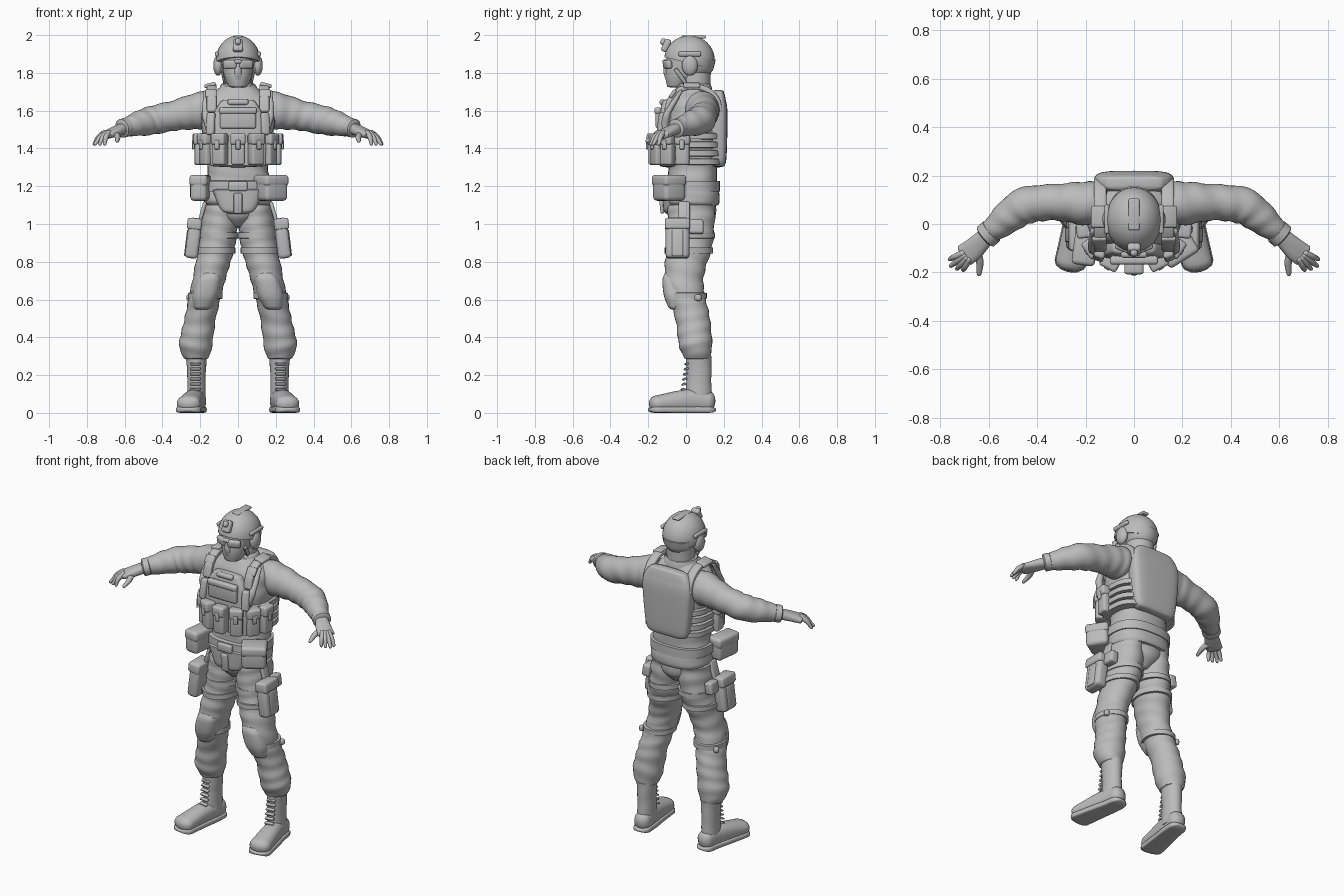
import bpy, bmesh, math
from math import sin, cos, radians
from mathutils import Vector, Matrix, Euler

if "Cube" in bpy.data.objects:
    bpy.data.objects.remove(bpy.data.objects["Cube"])

COLOUR = (.5, .5, .5, 1)
grey = bpy.data.materials.new("plain grey")
grey.use_nodes = True
grey.diffuse_color = COLOUR
grey.node_tree.nodes["Principled BSDF"].inputs["Base Color"].default_value = COLOUR


def finish(name, bm, mirror):
    bmesh.ops.recalc_face_normals(bm, faces=bm.faces)
    mesh = bpy.data.meshes.new(name)
    bm.to_mesh(mesh)
    bm.free()
    mesh.materials.append(grey)
    part = bpy.data.objects.new(name, mesh)
    bpy.context.collection.objects.link(part)
    bpy.ops.object.select_all(action="DESELECT")
    part.select_set(True)
    bpy.context.view_layer.objects.active = part
    bpy.ops.object.shade_smooth_by_angle(angle=radians(45))
    if mirror:
        part.modifiers.new("Mirror", "MIRROR")


def point(x, y, z):
    return Vector((x, y, z))


def column(x, y, *heights):
    return [point(x, y, z) for z in heights]


def smooth(points, steps):
    """Smooth curve through a list of vectors."""
    ends = [points[0], *points, points[-1]]
    curve = []
    for before, start, stop, after in zip(ends, ends[1:], ends[2:], ends[3:]):
        into, out = (stop - before) / 2, (after - start) / 2
        for step in range(steps):
            t = step / steps
            ease = t * t * (3 - 2 * t)
            curve.append(start.lerp(stop, ease) + into * t * (1 - t) ** 2 - out * t * t * (1 - t))
    return curve + [points[-1]]


def loft(name, joints, sizes, flat=False, power=2, fold=0, cap=.01, mirror=False, steps=6, sides=28):
    """Skin rounded rings along joints; flat rings stay level, fold adds creases."""
    if len(sizes) == 1:
        sizes = sizes * len(joints)
    path = smooth(joints, steps)
    radii = smooth([Vector(s) for s in sizes], steps)
    # domed ends
    head, tail = (path[0] - path[1]).normalized(), (path[-1] - path[-2]).normalized()
    dome = [radians(a) for a in (30, 60, 80)]
    path = ([path[0] + head * cap * sin(a) for a in reversed(dome)] + path
            + [path[-1] + tail * cap * sin(a) for a in dome])
    radii = [radii[0] * cos(a) for a in reversed(dome)] + radii + [radii[-1] * cos(a) for a in dome]
    bm = bmesh.new()
    rings, travelled = [], 0
    for i, centre in enumerate(path):
        along = path[min(i + 1, len(path) - 1)] - path[max(i - 1, 0)]
        travelled += along.length / 2
        across, up = Vector.Fill(3, 0), Vector.Fill(3, 0)
        across.x = up.y = 1
        if not flat:
            across = point(0, 0, 1).cross(along).normalized()
            up = along.cross(across).normalized()
        ring = []
        for k in range(sides):
            angle = math.tau * k / sides
            crease = 1 + fold * sin(travelled * 75 + 2 * sin(angle + travelled * 9))
            a, b = [math.copysign(abs(f) ** (2 / power), f) * r * crease
                    for f, r in zip((cos(angle), sin(angle)), radii[i])]
            ring.append(bm.verts.new(centre + across * a + up * b))
        rings.append(ring)
    for low, high in zip(rings, rings[1:]):
        for k in range(sides):
            bm.faces.new((low[k - 1], low[k], high[k], high[k - 1]))
    bm.faces.new(rings[0])
    bm.faces.new(rings[-1])
    finish(name, bm, mirror)


def band(name, centre, size, height, power=2, mirror=False):
    rise = point(0, 0, height / 2)
    loft(name, [centre - rise, centre + rise], [size], flat=True, power=power, cap=.004, mirror=mirror, steps=2)


def box(name, centre, size, lean=0, tilt=0, turn=0, bevel=.012, mirror=False):
    bm = bmesh.new()
    bmesh.ops.create_cube(bm, size=1)
    bmesh.ops.scale(bm, vec=size, verts=bm.verts)
    bmesh.ops.bevel(bm, geom=bm.edges[:], offset=min(bevel, min(size) * .4),
                    segments=3, profile=.5, affect="EDGES")
    spin = Euler((radians(lean), radians(tilt), radians(turn))).to_matrix().to_4x4()
    bm.transform(Matrix.Translation(centre) @ spin)
    finish(name, bm, mirror)


def ball(name, centre, size, rim=None, mirror=False):
    """Ellipsoid, optionally cut off below a sloping rim."""
    bm = bmesh.new()
    bmesh.ops.create_uvsphere(bm, u_segments=32, v_segments=20, radius=1)
    bm.transform(Matrix.Translation(centre) @ Matrix.Diagonal((*size, 1)))
    if rim:
        bmesh.ops.bisect_plane(bm, geom=bm.verts[:] + bm.edges[:] + bm.faces[:], plane_co=rim,
                               plane_no=point(0, .25, 1), clear_inner=True)
        bmesh.ops.holes_fill(bm, edges=[e for e in bm.edges if e.is_boundary])
    finish(name, bm, mirror)


# Head, mask and neck
chin, cheek, brow = point(0, -.05, 1.73), point(0, -.02, 1.79), point(0, .01, 1.9)
loft("face_mask", [chin, cheek, brow], [(.05, .05), (.075, .09), (.09, .11)], flat=True)
loft("nose_ridge", column(0, -.1, 1.77, 1.81, 1.86), [(.02, .01), (.02, .02), (.01, .01)], flat=True)
loft("neck", column(0, .05, 1.62, 1.83), [(.08, .08)], flat=True, fold=.02)
loft("collar", column(0, .04, 1.65, 1.7, 1.74), [(.13, .11), (.11, .1), (.09, .09)], flat=True, fold=.02)
box("goggle_lens", (.042, -.098, 1.845), (.075, .03, .045), lean=8, turn=22, mirror=True)
box("goggle_bridge", (0, -.11, 1.86), (.04, .03, .02))

# Helmet and its fittings
ball("helmet", (0, .018, 1.868), (.117, .134, .13), rim=point(0, -.12, 1.885))
loft("helmet_rear", column(0, .045, 1.79, 1.82, 1.87), [(.07, .08), (.09, .1), (.107, .112)], flat=True)
box("helmet_ridge", (0, .04, 1.99), (.045, .13, .015))
box("lamp_mount", (0, -.105, 1.945), (.055, .035, .07), lean=-25)
box("lamp_mount_clip", (0, -.12, 1.965), (.03, .03, .035), lean=-25)
box("helmet_rail", (.112, .02, 1.9), (.02, .12, .025), tilt=12, mirror=True)
ball("ear_cup", (.105, .02, 1.84), (.026, .042, .055), mirror=True)
box("chin_strap", (.08, -.03, 1.785), (.012, .022, .09), lean=35, tilt=12, bevel=.004, mirror=True)

# Jacket and hips
loft("jacket", column(0, .035, 1.1, 1.13, 1.22, 1.31, 1.42, 1.55, 1.65, 1.7, 1.73),
     [(.165, .135), (.18, .145), (.17, .13), (.16, .13), (.18, .145), (.195, .145),
      (.18, .125), (.125, .1), (.09, .08)], flat=True, power=2.5, fold=.012)
loft("hips", column(0, .03, .99, 1.04, 1.1, 1.16), [(.05, .08), (.12, .125), (.165, .13), (.165, .13)], flat=True)

# Arms
chest, shoulder, upper_arm = point(.11, .085, 1.61), point(.2, .085, 1.6), point(.33, .09, 1.575)
elbow, forearm, wrist = point(.45, .075, 1.55), point(.53, .02, 1.53), point(.6, -.04, 1.51)
loft("sleeve", [chest, shoulder, upper_arm, elbow, forearm, wrist],
     [(.085, .09), (.09, .098), (.075, .08), (.076, .076), (.065, .065), (.045, .045)],
     fold=.028, mirror=True, steps=11)
loft("cuff", [wrist.lerp(forearm, .15), wrist.lerp(forearm, -.2)], [(.053, .05)], mirror=True)

# Gloved hands, fingers fanned about the palm
palm, knuckle = point(.66, -.1, 1.485), point(.7, -.13, 1.47)
loft("palm", [wrist, palm, knuckle], [(.034, .03), (.045, .025), (.047, .02)], power=2.5, mirror=True)
for finger in range(4):
    angle = radians(-24 - 13 * finger)
    ray = point(cos(angle), sin(angle), 0)
    reach = .12 - .01 * abs(finger - 1)
    tip = palm + ray * reach - point(0, 0, .06)
    loft("finger", [palm + ray * .05, palm + ray * .085 - point(0, 0, .025), tip],
         [(.014, .015), (.013, .014), (.009, .009)], mirror=True, sides=12)
thumb_tip = point(.64, -.205, 1.44)
loft("thumb", [palm, palm.lerp(thumb_tip, .5) + point(-.012, 0, 0), thumb_tip],
     [(.018, .018), (.016, .016), (.01, .01)], mirror=True, sides=12)

# Trousers
hip, thigh, knee = point(.09, .03, 1.1), point(.11, .02, .9), point(.155, -.01, .7)
shin, calf, ankle = point(.2, .035, .5), point(.224, .05, .36), point(.22, .06, .29)
loft("trouser_leg", [hip, thigh, knee, shin, calf, ankle],
     [(.09, .125), (.097, .122), (.087, .102), (.083, .092), (.088, .088), (.065, .07)],
     flat=True, fold=.028, mirror=True, steps=12)
pad = [knee.lerp(shin, t) + point(0, -.05, 0) for t in (-.15, 0, .4, .7)]
loft("knee_pad", pad, [(.05, .05), (.065, .065), (.07, .075), (.05, .065)],
     flat=True, power=2.6, cap=.02, mirror=True)
band("knee_strap", knee.lerp(shin, .4), (.092, .102), .03, mirror=True)
box("knee_buckle", (.25, .06, .61), (.03, .05, .035), turn=-40, mirror=True)
for t in (-.2, .2):
    band("thigh_strap", thigh.lerp(knee, t), (.105, .128), .03, mirror=True)

# Boots: the sole follows the foot
loft("boot_shaft", column(.22, .068, .05, .18, .3), [(.05, .07), (.048, .066), (.055, .068)],
     flat=True, fold=.012, mirror=True)
foot = [point(.217, .12, .06), point(.225, .05, .065), point(.24, -.03, .062), point(.262, -.16, .048)]
widths = [.048, .052, .056, .063]
loft("boot_foot", foot, [(w, j.z - .005) for w, j in zip(widths, foot)], power=2.3, cap=.035, mirror=True)
loft("boot_sole", [point(j.x, j.y, .017) for j in foot], [(w + .004, .017) for w in widths],
     power=5, cap=.04, mirror=True)
for row in range(6):
    box("boot_lace", (.225, row * .004 - .015, .125 + row * .027), (.055, .02, .011),
        lean=25, turn=8, bevel=.004, mirror=True)

# Plate carrier
loft("back_plate", column(0, .17, 1.31, 1.36, 1.58, 1.66, 1.7),
     [(.125, .035), (.145, .045), (.165, .05), (.15, .04), (.12, .03)], flat=True, power=4)
loft("front_plate", column(0, -.095, 1.31, 1.45, 1.58, 1.65),
     [(.15, .045), (.155, .05), (.13, .045), (.09, .03)], flat=True, power=4)
for row in range(4):
    band("side_band", point(0, .04, 1.33 + row * .045), (.203, .158), .03, power=2.8)
arch = [point(.14, .04 - .14 * cos(radians(a)), 1.6 + .128 * sin(radians(a))) for a in range(0, 181, 30)]
loft("shoulder_strap", arch, [(.026, .015)], power=4, mirror=True)
box("shoulder_pad", (.148, .03, 1.735), (.062, .09, .022), tilt=14, mirror=True)
box("strap_buckle", (.143, -.07, 1.69), (.06, .02, .05), lean=-35, mirror=True)
box("chest_pocket", (0, -.143, 1.56), (.19, .035, .11))
box("chest_flap", (0, -.15, 1.6), (.2, .035, .035))
box("chest_tab", (0, -.125, 1.645), (.11, .03, .03))
loft("chest_cord", [point(.15, -.11, 1.5), point(.17, -.1, 1.58), point(.17, -.03, 1.7)],
     [(.02, .02), (.02, .02), (.012, .012)], flat=True, fold=.06, mirror=True)
box("chest_radio", (.142, -.125, 1.53), (.045, .045, .12), lean=-8, turn=20, mirror=True)

# Magazine pouches wrapped round the waist
for turn in (0, 28, 56, 84):
    out = point(sin(radians(turn)), -cos(radians(turn)), 0)
    centre = point(out.x * .2, out.y * .168, 1.395)
    pair = turn > 0
    box("magazine_pouch", centre, (.072, .06, .165), turn=turn, mirror=pair)
    box("pouch_flap", centre + out * .008 + point(0, 0, .055), (.08, .064, .06), turn=turn, mirror=pair)
    box("flap_tab", centre + out * .038 + point(0, 0, .025), (.026, .012, .05), turn=turn, bevel=.005, mirror=pair)

# Belt and hip gear
band("belt", point(0, .03, 1.2), (.185, .15), .055, power=2.5)
box("belt_buckle", (0, -.128, 1.2), (.1, .025, .05))
loft("front_apron", column(0, -.08, 1.06, 1.08, 1.18), [(.06, .03), (.095, .04), (.135, .045)], flat=True, power=3)
box("apron_tab", (0, -.13, 1.11), (.045, .02, .11), lean=6)
for side, centre, size, turn in [("right", point(-.2, -.085, 1.19), point(.09, .165, .135), -8),
                                 ("left", point(.175, -.09, 1.19), point(.14, .13, .135), 32)]:
    box(side + "_belt_pouch", centre, size, turn=turn, bevel=.022)
    box(side + "_pouch_lid", centre + point(0, 0, .04), (size.x + .007, size.y + .007, .06), turn=turn, bevel=.018)

# Thigh gear
case = point(.235, -.045, .925)
box("thigh_case", case, (.07, .125, .215), tilt=-7, bevel=.02, mirror=True)
box("thigh_case_lid", case + point(-.005, 0, .075), (.078, .132, .06), tilt=-7, mirror=True)
box("thigh_case_rib", case + point(.035, 0, -.025), (.016, .06, .14), tilt=-7, mirror=True)
box("hanger_strap", (.19, -.01, 1.06), (.02, .06, .12), tilt=-16, mirror=True)
box("thigh_small_pouch", (.215, .055, .985), (.05, .075, .075), tilt=-7, mirror=True)
